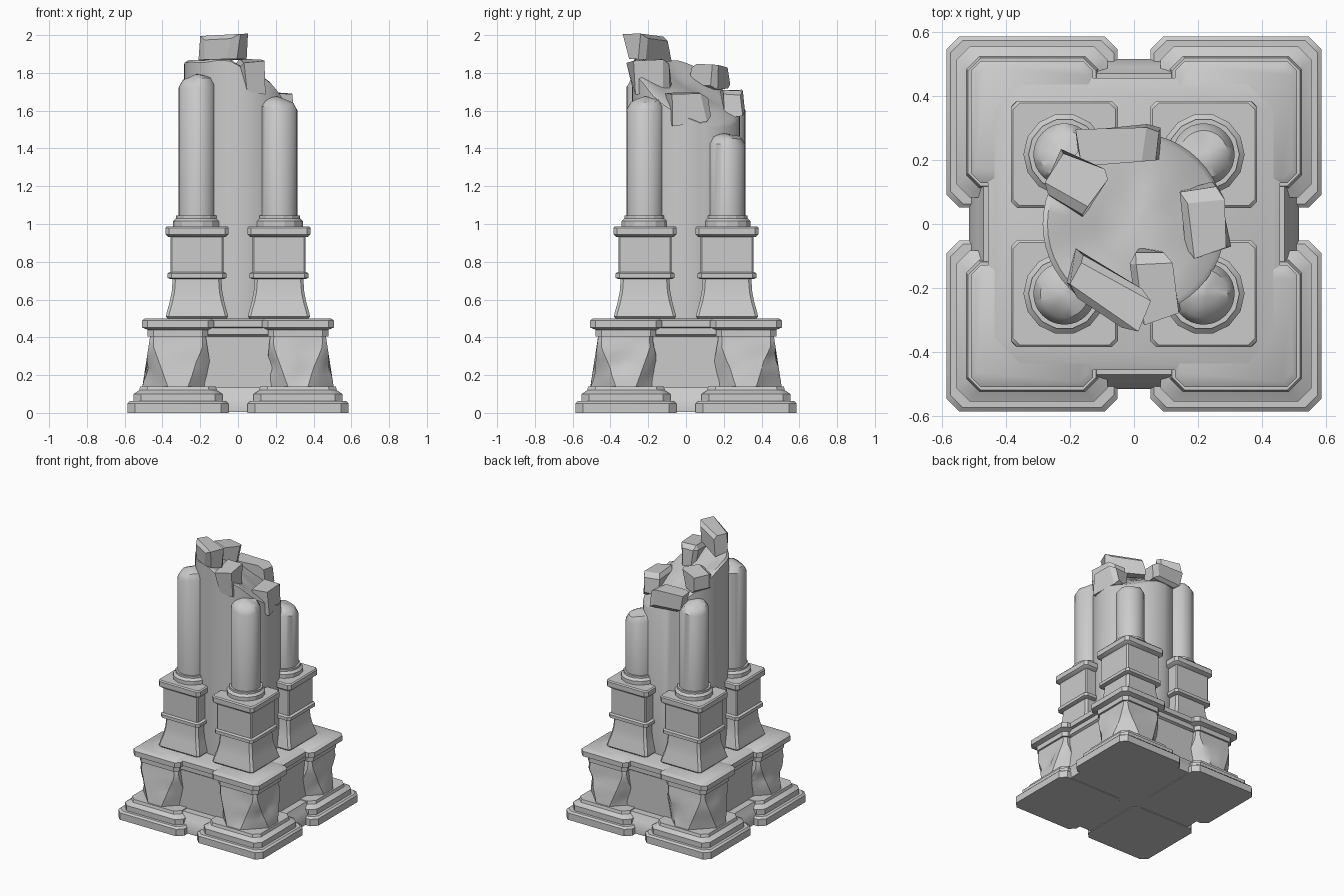
import bpy, bmesh, math, random
from mathutils import Vector, Matrix, noise

random.seed(4)
cube = bpy.data.objects.get("Cube")
if cube:
    bpy.data.objects.remove(cube, do_unlink=True)

stone = bpy.data.materials.new("grey_stone")
stone.use_nodes = True
GREY = (0.6, 0.6, 0.6, 1)
stone.diffuse_color = GREY
stone.node_tree.nodes["Principled BSDF"].inputs["Base Color"].default_value = GREY


def finish(name, bm, angle=35):
    bmesh.ops.recalc_face_normals(bm, faces=bm.faces)
    mesh = bpy.data.meshes.new(name)
    bm.to_mesh(mesh)
    bm.free()
    mesh.materials.append(stone)
    obj = bpy.data.objects.new(name, mesh)
    bpy.context.collection.objects.link(obj)
    bpy.ops.object.select_all(action='DESELECT')
    obj.select_set(True)
    bpy.context.view_layer.objects.active = obj
    bpy.ops.object.shade_smooth_by_angle(angle=math.radians(angle))
    return obj


def skin(bm, rings):
    """Bridge closed loops of points and cap both ends."""
    loops = [[bm.verts.new(p) for p in ring] for ring in rings]
    n = len(loops[0])
    for low, high in zip(loops, loops[1:]):
        for i in range(n):
            j = (i + 1) % n
            bm.faces.new((low[i], low[j], high[j], high[i]))
    bm.faces.new(loops[0][::-1])
    bm.faces.new(loops[-1])
    return loops


def square(cx, cy, half, z, cut):
    """Square section with cut corners."""
    pts = []
    for k in range(4):
        turn = Matrix.Rotation(k * math.pi / 2, 3, 'Z')
        for p in ((half, -half + cut, 0), (half, half - cut, 0)):
            pts.append(turn @ Vector(p) + Vector((cx, cy, z)))
    return pts


def stack(name, cx, cy, profile, cut=0.02):
    bm = bmesh.new()
    skin(bm, [square(cx, cy, h, z, cut) for h, z in profile])
    return finish(name, bm)


def circle(cx, cy, r, z, n):
    return [Vector((cx + r * math.cos(2 * math.pi * i / n),
                    cy + r * math.sin(2 * math.pi * i / n), z)) for i in range(n)]


def worn_body(name, cx, cy):
    """Tapered block with corners hollowed out toward the foot."""
    bm = bmesh.new()
    rings = []
    levels = 9
    for k in range(levels):
        t = k / (levels - 1)
        half = 0.19 - 0.045 * t
        cut = 0.02 + 0.12 * max(0, 1 - t * 1.25)
        corner = square(cx, cy, half, 0.13 + 0.29 * t, cut)
        ring = []
        for a, b in zip(corner, corner[1:] + corner[:1]):
            ring += [a.lerp(b, s / 4) for s in range(4)]
        for p in ring:
            bump = noise.noise(p * 9)
            wear = 0.035 * math.sin(math.pi * t) * max(0, bump + 0.1)
            out = Vector((p.x - cx, p.y - cy, 0)).normalized()
            p -= out * wear
        rings.append(ring)
    skin(bm, rings)
    finish(name, bm, 30)


def broken_column(name, cx, cy, top):
    bm = bmesh.new()
    rings = [circle(cx, cy, 0.097, 1.03, 32)]
    for r, drop in ((0.097, 0.055), (0.075, 0.02), (0.04, 0.006), (0.012, 0)):
        ring = circle(cx, cy, r, top - drop, 32)
        for p in ring:
            # broken top leans down away from the middle
            p.z -= 0.15 * ((p.x - cx) * cx + (p.y - cy) * cy) / 0.31
            p.z += 0.015 * noise.noise(p * 14)
        rings.append(ring)
    skin(bm, rings)
    finish(name, bm)


def rock(name, loc, size, turn):
    bm = bmesh.new()
    bmesh.ops.create_cube(bm, size=1)
    for v in bm.verts:
        v.co += Vector([random.uniform(-0.13, 0.07) * (1 if c > 0 else -1) for c in v.co])
    bmesh.ops.bevel(bm, geom=random.sample(bm.edges[:], 5), offset=0.16,
                    segments=1, affect='EDGES', clamp_overlap=True)
    bmesh.ops.scale(bm, vec=size, verts=bm.verts)
    spin = Matrix.Rotation(math.radians(turn), 4, 'Z') @ Matrix.Rotation(random.uniform(-0.15, 0.15), 4, 'X')
    bmesh.ops.transform(bm, matrix=Matrix.Translation(loc) @ spin, verts=bm.verts)
    finish(name, bm, 20)


# Central plinth joining the four corners
stack("plinth_core", 0, 0, [(0.515, 0.005), (0.515, 0.05), (0.49, 0.09), (0.47, 0.135), (0.42, 0.135),
                            (0.42, 0.405), (0.435, 0.415), (0.435, 0.45), (0.455, 0.455),
                            (0.455, 0.49), (0.435, 0.5)], 0.08)

# Four corner pedestals, each carrying a column
tops = {("front", "right"): 1.79, ("front", "left"): 1.67,
        ("back", "left"): 1.48, ("back", "right"): 1.66}
for (depth, side), top in tops.items():
    sx = 1 if side == "left" else -1
    sy = -1 if depth == "front" else 1
    tag = f"{depth}_{side}"
    x, y = 0.318 * sx, 0.318 * sy
    stack("foot_" + tag, x, y, [(0.267, 0), (0.267, 0.05), (0.255, 0.062), (0.235, 0.062),
                                (0.235, 0.1), (0.205, 0.12), (0.2, 0.14)], 0.04)
    worn_body("worn_body_" + tag, x, y)
    stack("cornice_" + tag, x, y, [(0.15, 0.405), (0.16, 0.405), (0.16, 0.44), (0.19, 0.452),
                                   (0.19, 0.488), (0.175, 0.5)], 0.03)
    x, y = 0.217 * sx, 0.217 * sy
    stack("flared_base_" + tag, x, y, [(0.155, 0.498), (0.165, 0.51), (0.158, 0.54), (0.145, 0.585),
                                       (0.134, 0.64), (0.128, 0.72)], 0.015)
    stack("band_" + tag, x, y, [(0.14, 0.708), (0.156, 0.715), (0.156, 0.738), (0.145, 0.745)])
    stack("block_" + tag, x, y, [(0.141, 0.74), (0.141, 0.945)], 0.008)
    stack("cap_" + tag, x, y, [(0.15, 0.93), (0.167, 0.945), (0.167, 0.98), (0.16, 0.988)])
    bm = bmesh.new()
    skin(bm, [circle(x, y, r, z, 14) for r, z in
              ((0.128, 0.985), (0.128, 1.015), (0.112, 1.03), (0.112, 1.045))])
    finish("column_ring_" + tag, bm, 20)
    broken_column("column_" + tag, x, y, top)

# Great central shaft with a sloping broken top
bm = bmesh.new()
shaft = [circle(0, 0, 0.285, 0.49, 48)]
for radius in (0.285, 0.27, 0.2, 0.12, 0.05, 0.01):
    ring = circle(0, 0, radius, 0, 48)
    for p in ring:
        p.z = min(1.865, 1.72 - 0.47 * (p.x + p.y)) + 0.025 * noise.noise(p * 6)
        if radius > 0.28:
            p.z -= 0.012
    shaft.append(ring)
skin(bm, shaft)
finish("central_shaft", bm, 40)

# Rubble resting on the break
rock("rubble_top", (-0.09, -0.215, 1.932), (0.27, 0.14, 0.14), -30)
rock("rubble_front", (0.07, -0.185, 1.78), (0.14, 0.21, 0.18), 8)
rock("rubble_left", (0.22, 0.01, 1.615), (0.14, 0.23, 0.17), 5)
rock("rubble_back", (-0.04, 0.24, 1.64), (0.26, 0.12, 0.14), 4)
rock("rubble_right", (-0.19, 0.13, 1.775), (0.17, 0.17, 0.13), -28)
